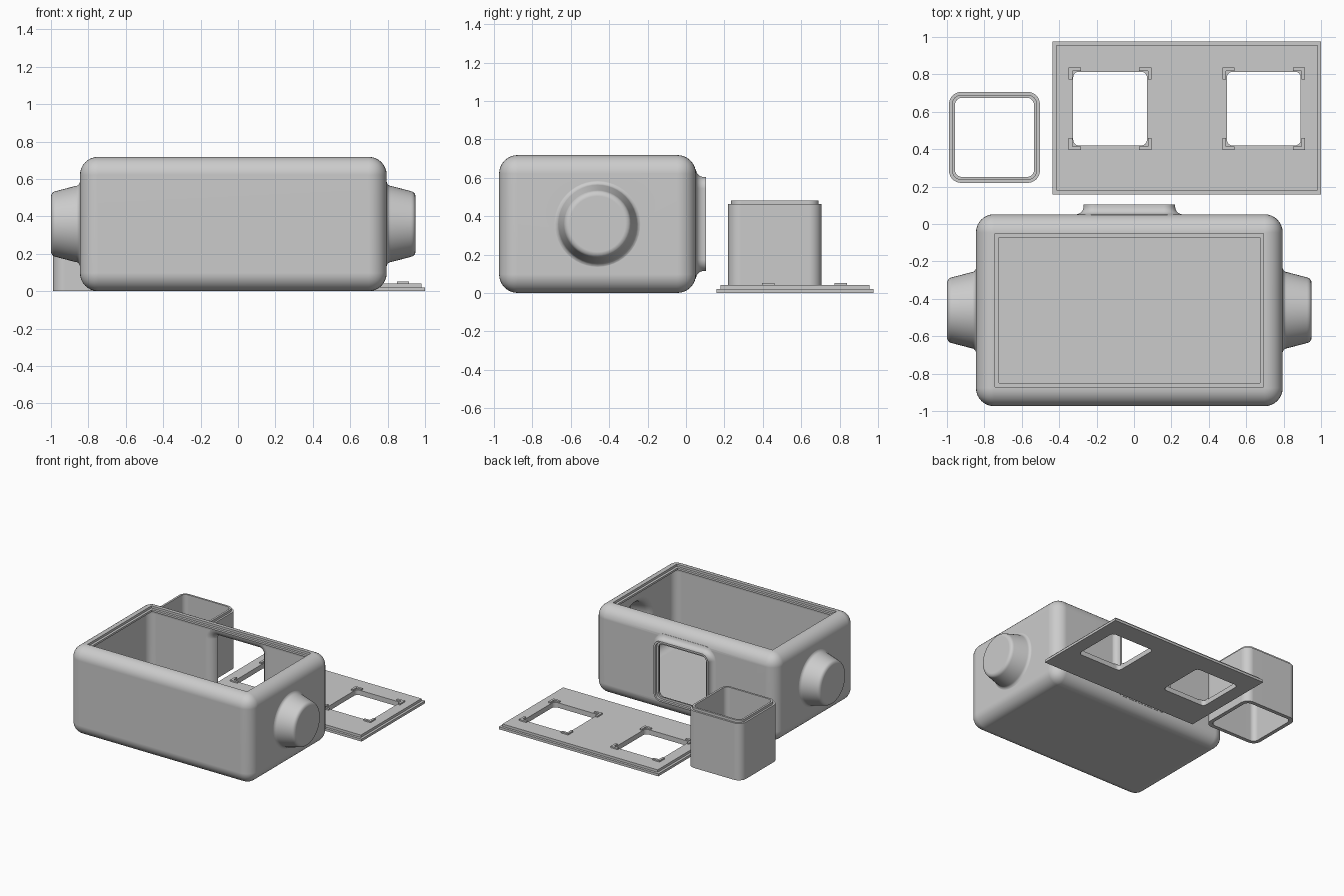
import bpy, bmesh, math
from mathutils import Matrix, Vector

if "Cube" in bpy.data.objects:
    bpy.data.objects.remove(bpy.data.objects["Cube"])

grey = bpy.data.materials.new("plain_grey")
grey.diffuse_color = (0.6, 0.6, 0.6, 1)
grey.use_nodes = True
grey.node_tree.nodes["Principled BSDF"].inputs["Base Color"].default_value = grey.diffuse_color


def rounded_rect(hx, hy, r, n):
    """Points around a rounded rectangle, n segments per corner (r=0 gives 4 points)."""
    pts = []
    for k, (sx, sy) in enumerate([(1, 1), (-1, 1), (-1, -1), (1, -1)]):
        for i in range(n + 1 if r else 1):
            a = math.pi / 2 * (k + i / n)
            pts.append((sx * (hx - r) + r * math.cos(a), sy * (hy - r) + r * math.sin(a)))
    return pts


def loft(name, rings, matrix, n=8, tube=False):
    """Skin rings of (half x, half y, corner radius, height); a tube joins last to first."""
    bm = bmesh.new()
    loops = [[bm.verts.new((x, y, h)) for x, y in rounded_rect(hx, hy, r, n)]
             for hx, hy, r, h in rings]
    for a, b in zip(loops, loops[1:] + (loops[:1] if tube else [])):
        for i in range(len(a)):
            j = (i + 1) % len(a)
            bm.faces.new((a[i], a[j], b[j], b[i]))
    if not tube:
        bm.faces.new(loops[0])
        bm.faces.new(loops[-1])
    bmesh.ops.remove_doubles(bm, verts=bm.verts, dist=1e-5)
    bm.transform(matrix)
    bmesh.ops.recalc_face_normals(bm, faces=bm.faces)
    return add_object(name, bm)


def add_object(name, bm):
    me = bpy.data.meshes.new(name)
    bm.to_mesh(me)
    bm.free()
    me.materials.append(grey)
    ob = bpy.data.objects.new(name, me)
    bpy.context.collection.objects.link(ob)
    return ob


def rounded_box(name, center, half, r):
    bm = bmesh.new()
    bmesh.ops.create_cube(bm, size=2)
    bm.transform(Matrix.Translation(center) @ Matrix.Diagonal((*half, 1)))
    bmesh.ops.bevel(bm, geom=bm.edges[:], offset=r, segments=8, profile=0.5, affect='EDGES')
    return add_object(name, bm)


def combine(target, others, operation):
    """Boolean each part into the target, then drop the part."""
    for other in others:
        mod = target.modifiers.new("bool", 'BOOLEAN')
        mod.operation, mod.solver, mod.object = operation, 'EXACT', other
        dg = bpy.context.evaluated_depsgraph_get()
        me = bpy.data.meshes.new_from_object(target.evaluated_get(dg))
        target.modifiers.clear()
        target.data = me
        bpy.data.objects.remove(other)


def smooth(ob):
    bpy.ops.object.select_all(action='DESELECT')
    ob.select_set(True)
    bpy.context.view_layer.objects.active = ob
    bpy.ops.object.shade_smooth_by_angle(angle=math.radians(30))
    mod = ob.modifiers.new("even_shading", 'WEIGHTED_NORMAL')
    mod.keep_sharp = True


def at(x, y, z):
    return Matrix.Translation((x, y, z))


# housing: rounded box with a round boss on each end and a square spout at the back
CX, CY, CZ = -0.025, -0.461, 0.359
HX, HY = 0.82, 0.513
WALL = 0.033
ARC = [math.radians(a) for a in (90, 72, 54, 36, 18, 0)]
body = rounded_box("housing", (CX, CY, CZ), (HX, HY, CZ), 0.097)
ends = [at(CX + s * HX, CY, CZ) @ Matrix.Rotation(s * math.pi / 2, 4, 'Y') for s in (1, -1)]
back = at(CX, CY + HY, CZ) @ Matrix.Rotation(-math.pi / 2, 4, 'X')


def flare(radius, center, grow):
    """Concave quarter fillet as (height, offset) pairs; grow thickens it inward."""
    return [(radius - (radius + grow) * math.sin(a) - .001 * (a > 1.5),
             center - (radius + grow) * math.cos(a)) for a in ARC]


def square(profile):
    return [(.245 + d, .245 + d, .06 + d, h) for h, d in profile]


def circle(profile):
    return [(r, r, r, h) for h, r in profile]


boss = [(-.03, .228)] + flare(.025, .228, 0) + [
    (.130, .1755), (.138, .173), (.145, .1685), (.150, .162), (.1535, .154), (.155, .145)]
spout = [(-.03, .04)] + flare(.04, .04, 0) + [(.051, 0)]
combine(body, [loft("boss", circle(boss), m, 12) for m in ends]
        + [loft("spout", square(spout), back)], 'UNION')

# thin-walled interior that follows the outside, plus the lid ledge and spout step
pocket = [(-.09, .228)] + flare(.025, .228, WALL) + [(.122, .146)]
throat = [(-.1, .04)] + flare(.04, .04, WALL)[:-1] + [(.031, -.032), (.031, -.015), (.1, -.015)]
top = 0.684
cavity = rounded_box("cavity", (CX, CY, (top + WALL) / 2),
                     (HX - WALL, HY - WALL, (top - WALL) / 2), 0.064)
cuts = [cavity,
        loft("opening", [(.698, .39, 0, .55), (.698, .39, 0, .9)], at(CX, CY, 0)),
        loft("ledge", [(.718, .41, 0, .70), (.718, .41, 0, .9)], at(CX, CY, 0)),
        loft("throat", square(throat), back)]
cuts += [loft("pocket", circle(pocket), m, 12) for m in ends]
combine(body, cuts, 'DIFFERENCE')
smooth(body)

# square sleeve with a stepped lip, open at both ends
sleeve = loft("sleeve", [(.243, .243, .065, 0), (.243, .243, .065, .462), (.228, .228, .053, .462),
                         (.228, .228, .053, .482), (.212, .212, .04, .482), (.212, .212, .04, 0)],
              at(-.746, .463, 0), tube=True)
smooth(sleeve)

# stepped lid with two square windows
LX, LY = 0.2825, 0.568
lid = loft("lid", [(.7175, .409, 0, 0), (.7175, .409, 0, .02), (.6975, .389, 0, .02),
                   (.6975, .389, 0, .04)], at(LX, LY, 0))
windows = (-.128, .694)
WY = .617
combine(lid, [loft("window", [(.197, .197, .03, -.1), (.197, .197, .03, .1)], at(x, WY, 0))
              for x in windows], 'DIFFERENCE')
smooth(lid)

# L-shaped corner clips around each window
L = [(.221, .221), (.156, .221), (.156, .202), (.202, .202), (.202, .156), (.221, .156)]
for wx in windows:
    bm = bmesh.new()
    for sx in (1, -1):
        for sy in (1, -1):
            f = bm.faces.new([bm.verts.new((wx + sx * x, WY + sy * y, .038)) for x, y in L])
            grown = bmesh.ops.extrude_face_region(bm, geom=[f])["geom"]
            bmesh.ops.translate(bm, vec=Vector((0, 0, .013)),
                                verts=[v for v in grown if isinstance(v, bmesh.types.BMVert)])
    bmesh.ops.recalc_face_normals(bm, faces=bm.faces)
    add_object("corner_clips", bm)
